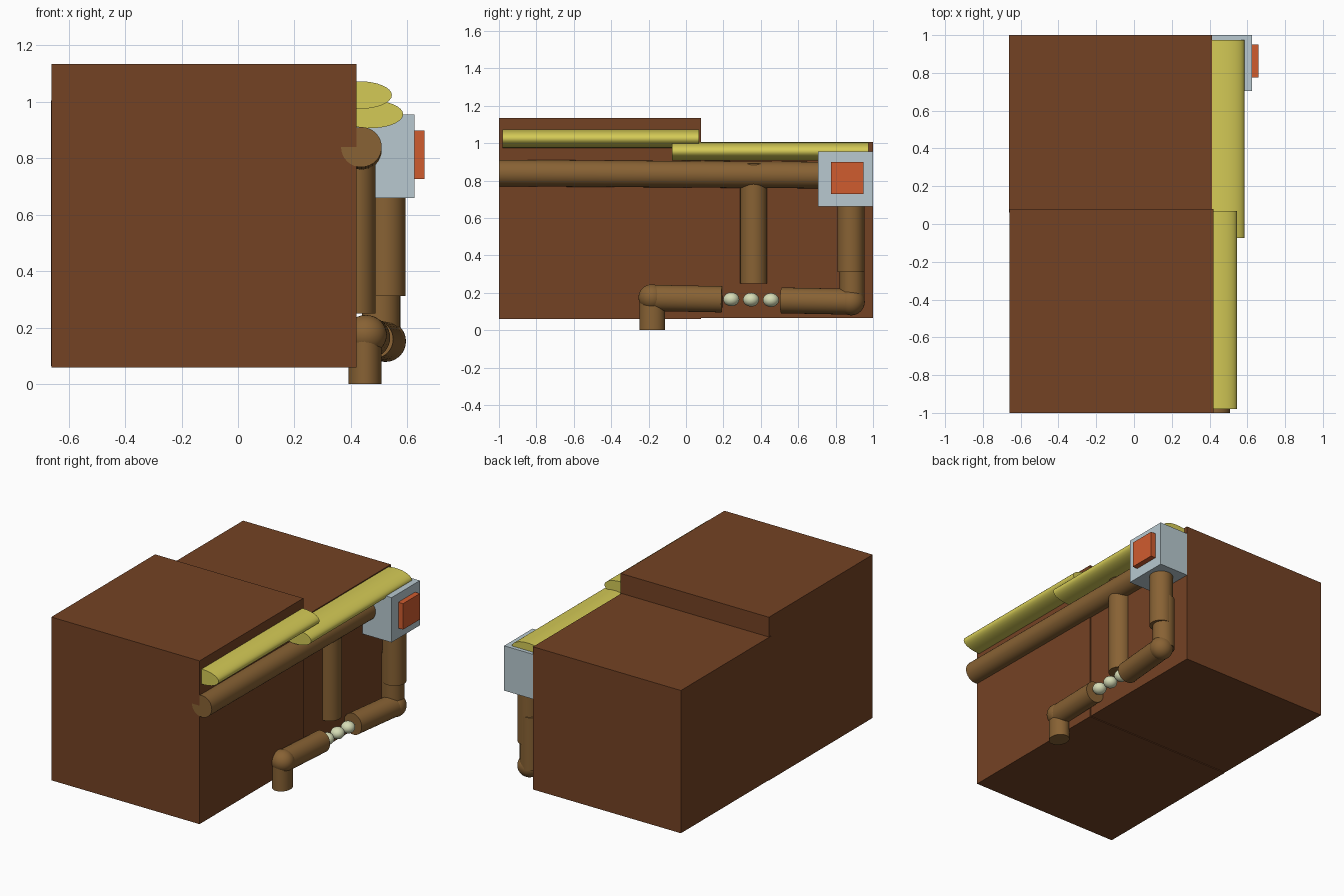
import bpy
from math import radians
from mathutils import Vector

default = bpy.data.objects.get("Cube")
if default:
    bpy.data.objects.remove(default, do_unlink=True)


def material(name, *rgb):
    """Flat colour given in 0-255 display values, stored as linear."""
    colour = [((c / 255 + 0.055) / 1.055) ** 2.4 for c in rgb] + [1]
    mat = bpy.data.materials.new(name)
    mat.use_nodes = True
    mat.diffuse_color = colour
    mat.node_tree.nodes["Principled BSDF"].inputs["Base Color"].default_value = colour
    return mat


DARK_BROWN = material("dark_brown", 116, 66, 36)
PIPE_BROWN = material("pipe_brown", 136, 98, 52)
YELLOW = material("yellow", 212, 202, 86)
GREY = material("pale_blue_grey", 184, 201, 208)
ORANGE = material("orange", 208, 92, 47)
CREAM = material("pale_cream", 214, 220, 182)


def finish(name, mat, smooth=False):
    obj = bpy.context.object
    obj.name = obj.data.name = name
    obj.data.materials.append(mat)
    bpy.ops.object.transform_apply(location=False, rotation=False, scale=True)
    if smooth:
        bpy.ops.object.shade_smooth_by_angle(angle=radians(35))
    return obj


def box(name, low, high, mat):
    low, high = Vector(low), Vector(high)
    bpy.ops.mesh.primitive_cube_add(size=1, location=(low + high) / 2)
    bpy.context.object.scale = high - low
    return finish(name, mat)


def rod(name, start, end, mat, rx, ry):
    """Capped elliptical cylinder between two points."""
    start, end = Vector(start), Vector(end)
    axis = end - start
    bpy.ops.mesh.primitive_cylinder_add(vertices=32, radius=1, depth=1,
                                        location=(start + end) / 2)
    obj = bpy.context.object
    obj.rotation_euler = axis.to_track_quat("Z", "Y").to_euler()
    obj.scale = (rx, ry, axis.length)
    return finish(name, mat, True)


def ball(name, centre, radii, mat):
    bpy.ops.mesh.primitive_uv_sphere_add(segments=32, ring_count=16, radius=1,
                                         location=centre)
    bpy.context.object.scale = radii
    return finish(name, mat, True)


# Two overlapping body blocks, the front one taller
box("front_block", (-0.66, -1, 0.06), (0.42, 0.08, 1.135), DARK_BROWN)
box("back_block", (-0.663, 0.06, 0.065), (0.414, 1, 1.005), DARK_BROWN)

# Flattened yellow rails along the left side
rod("upper_rail", (0.43, -0.98, 1.024), (0.43, 0.07, 1.024), YELLOW, 0.115, 0.049)
rod("lower_rail", (0.47, -0.075, 0.956), (0.47, 0.975, 0.956), YELLOW, 0.115, 0.049)

# Long pipe and the branch hanging from it
rod("long_pipe", (0.437, -1, 0.84), (0.437, 0.85, 0.828), PIPE_BROWN, 0.072, 0.071)
rod("branch_pipe", (0.415, 0.362, 0.25), (0.415, 0.362, 0.892), PIPE_BROWN, 0.072, 0.072)

# Control box with a raised button
box("control_box", (0.33, 0.705, 0.66), (0.625, 1, 0.955), GREY)
box("control_button", (0.55, 0.775, 0.727), (0.66, 0.95, 0.898), ORANGE)

# Down pipe from the control box, with a narrower sleeve below
rod("down_pipe", (0.522, 0.882, 0.312), (0.522, 0.882, 0.75), PIPE_BROWN, 0.072, 0.072)
rod("down_sleeve", (0.507, 0.888, 0.152), (0.507, 0.888, 0.5), PIPE_BROWN, 0.068, 0.067)
ball("back_elbow", (0.522, 0.883, 0.152), (0.073, 0.073, 0.073), PIPE_BROWN)

# Broken bottom pipe: back half, front half, elbow and stub foot
rod("bottom_pipe_back", (0.48, 0.51, 0.159), (0.52, 0.88, 0.152), PIPE_BROWN, 0.07, 0.069)
rod("bottom_pipe_front", (0.455, -0.18, 0.172), (0.474, 0.192, 0.165), PIPE_BROWN, 0.065, 0.07)
ball("front_elbow", (0.453, -0.182, 0.175), (0.074, 0.072, 0.07), PIPE_BROWN)
rod("stub_foot", (0.45, -0.18, 0), (0.45, -0.18, 0.175), PIPE_BROWN, 0.059, 0.069)

# Drops in the gap between the two pipe halves
for i in range(3):
    ball(f"drop_{i + 1}", (0.48 + 0.002 * i, 0.242 + 0.106 * i, 0.165 - 0.002 * i),
         (0.043, 0.043, 0.037), CREAM)
